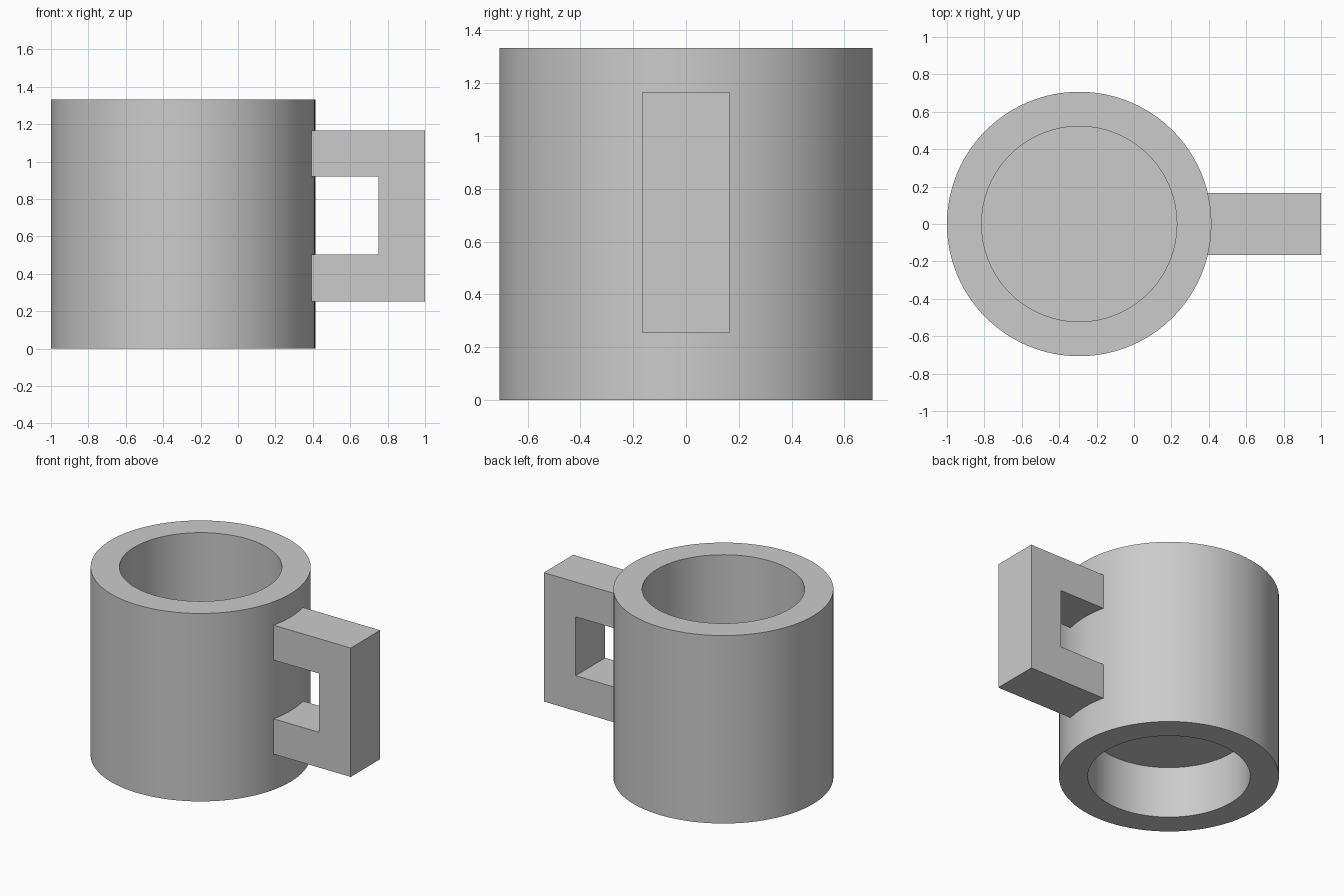
import bpy, bmesh, math

cube = bpy.data.objects.get("Cube")
if cube:
    bpy.data.objects.remove(cube, do_unlink=True)

CENTRE_X = -0.293
OUTER, INNER = 0.707, 0.522
HEIGHT = 1.333
FLOOR_TOP, FLOOR_UNDER = 0.53, 0.367
SEGMENTS = 96

grey = bpy.data.materials.new("light grey")
grey.use_nodes = True
colour = (0.6, 0.6, 0.6, 1)
grey.diffuse_color = colour
grey.node_tree.nodes["Principled BSDF"].inputs["Base Color"].default_value = colour


def finish(name, bm):
    bmesh.ops.recalc_face_normals(bm, faces=bm.faces)
    mesh = bpy.data.meshes.new(name)
    bm.to_mesh(mesh)
    bm.free()
    mesh.materials.append(grey)
    obj = bpy.data.objects.new(name, mesh)
    bpy.context.collection.objects.link(obj)
    bpy.ops.object.select_all(action="DESELECT")
    obj.select_set(True)
    bpy.context.view_layer.objects.active = obj
    bpy.ops.object.shade_smooth_by_angle(angle=math.radians(30))
    return obj


def bridge(bm, rings):
    """Join matching closed rings with quads and cap both ends."""
    for a, b in zip(rings, rings[1:]):
        n = len(a)
        for i in range(n):
            j = (i + 1) % n
            bm.faces.new((a[i], a[j], b[j], b[i]))
    bm.faces.new(rings[0])
    bm.faces.new(rings[-1])


# Cup body: hollow above the floor and recessed beneath it
bm = bmesh.new()
profile = [(INNER, FLOOR_TOP), (INNER, HEIGHT), (OUTER, HEIGHT),
           (OUTER, 0), (INNER, 0), (INNER, FLOOR_UNDER)]
angles = [math.tau * i / SEGMENTS for i in range(SEGMENTS)]
bridge(bm, [[bm.verts.new((CENTRE_X + r * math.cos(a), r * math.sin(a), z))
             for a in angles] for r, z in profile])
finish("cup_body", bm)

# Square handle: C-shaped slices whose ends follow the curved wall
HALF_WIDTH, STEPS = 0.165, 10
bottom, low, high, top = 0.253, 0.503, 0.92, 1.167
bm = bmesh.new()
slices = []
for i in range(STEPS + 1):
    y = HALF_WIDTH * (2 * i / STEPS - 1)
    wall = CENTRE_X + math.sqrt(OUTER ** 2 - y ** 2) - 0.002
    outline = [(wall, bottom), (1, bottom), (1, top), (wall, top),
               (wall, high), (0.75, high), (0.75, low), (wall, low)]
    slices.append([bm.verts.new((x, y, z)) for x, z in outline])
bridge(bm, slices)
# The open mouth of the C has no surface against the wall
mouth = [f for f in bm.faces
         if all(v.co.x < 0.5 and low - 0.01 < v.co.z < high + 0.01 for v in f.verts)]
mouth += [f for f in bm.faces if f not in mouth and len(f.verts) == 4
          and all(v.co.x < 0.5 for v in f.verts)]
# Faces lying on the wall are hidden inside the joint
bmesh.ops.delete(bm, geom=mouth, context="FACES_ONLY")
bmesh.ops.dissolve_limit(bm, angle_limit=math.radians(0.5),
                         verts=bm.verts, edges=bm.edges)
finish("handle", bm)
